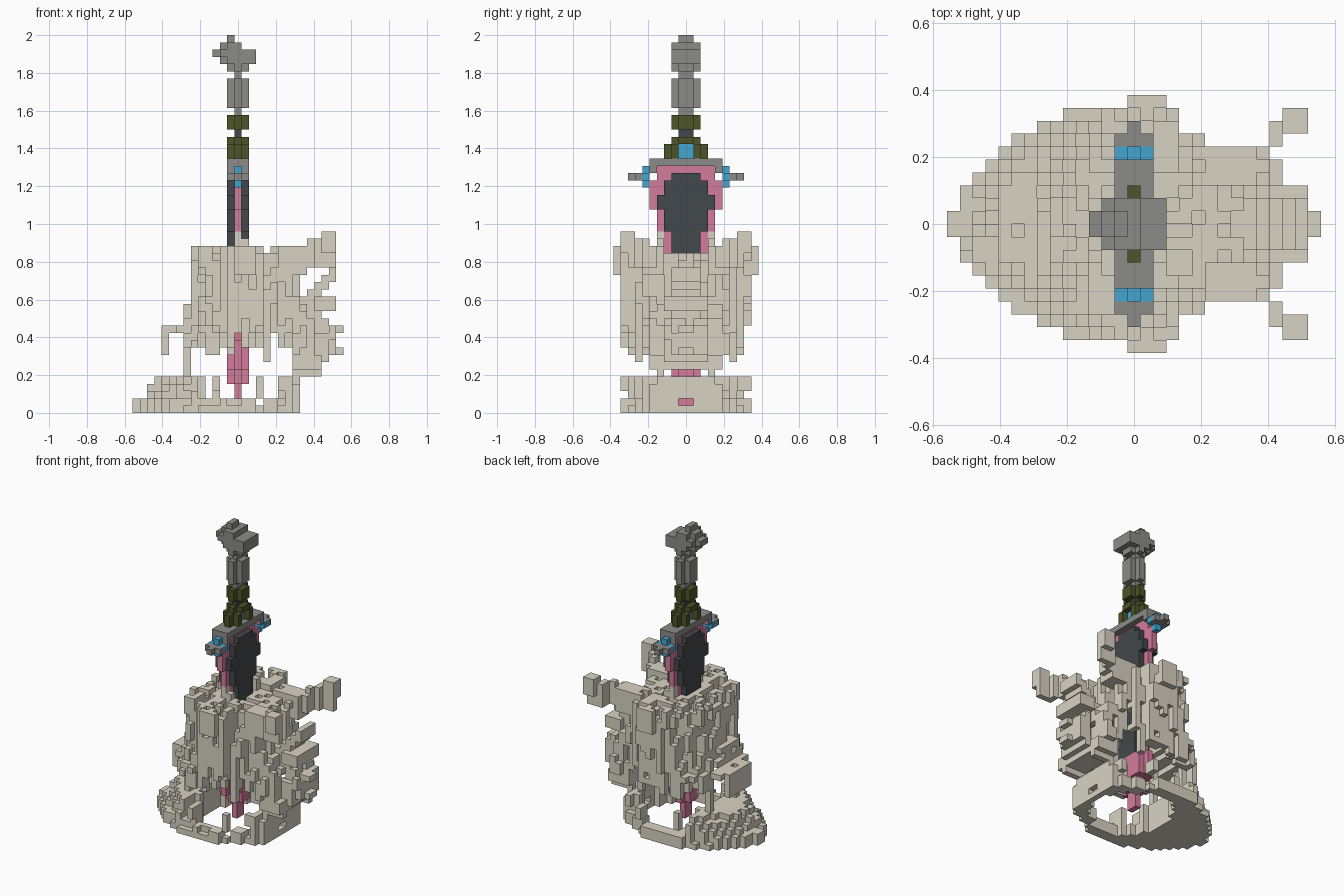
import bpy, bmesh, random
from mathutils import Vector

random.seed(4)
if "Cube" in bpy.data.objects:
    bpy.data.objects.remove(bpy.data.objects["Cube"])

U = 2 / 52  # edge of one block


def material(name, rgb):
    m = bpy.data.materials.new(name)
    m.use_nodes = True
    m.diffuse_color = (*rgb, 1)
    bsdf = m.node_tree.nodes["Principled BSDF"]
    bsdf.inputs["Base Color"].default_value = (*rgb, 1)
    bsdf.inputs["Roughness"].default_value = 0.9
    return m


MATS = [material("bone", (0.69, 0.65, 0.55)), material("steel grey", (0.26, 0.26, 0.25)),
        material("dark steel", (0.055, 0.065, 0.07)), material("blood pink", (0.65, 0.2, 0.33)),
        material("olive wrap", (0.075, 0.09, 0.02)), material("gem blue", (0.06, 0.38, 0.62))]
BONE, GREY, DARK, PINK, OLIVE, BLUE = range(6)
SIDES = [Vector(s) for s in ((1, 0, 0), (-1, 0, 0), (0, 1, 0), (0, -1, 0), (0, 0, 1), (0, 0, -1))]


def box(cells, xs, ys, zs, mat):
    """Fill blocks x0..x1, z0..z1 (inclusive), mirrored over y0 <= |y| < y1."""
    for i in range(xs[0], xs[1] + 1):
        for j in range(ys[0], ys[1]):
            for k in range(zs[0], zs[1] + 1):
                cells[i, j, k] = cells[i, -1 - j, k] = mat


def build(name, cells):
    """Turn a set of blocks into a mesh of its exposed faces."""
    bm = bmesh.new()
    verts = {}
    for (i, j, k), mat in cells.items():
        c = Vector((i, j + 0.5, k + 0.5))
        for n in SIDES:
            if (i + int(n.x), j + int(n.y), k + int(n.z)) in cells:
                continue
            a = Vector((n.y, n.z, n.x))
            b = n.cross(a)
            loop = []
            for s, t in ((1, 1), (-1, 1), (-1, -1), (1, -1)):
                p = c + (n + a * s + b * t) / 2
                key = tuple(p)
                if key not in verts:
                    verts[key] = bm.verts.new(p * U)
                loop.append(verts[key])
            bm.faces.new(loop).material_index = mat
    mesh = bpy.data.meshes.new(name)
    bm.to_mesh(mesh)
    bm.free()
    for m in MATS:
        mesh.materials.append(m)
    ob = bpy.data.objects.new(name, mesh)
    bpy.context.collection.objects.link(ob)


ROUGH = {}


def rough(i, j, k, choices):
    """Repeatable chipping of the bone in short vertical columns."""
    return ROUGH.setdefault((i, j, (k + i * 2 + j) // 3), random.choice(choices))


def oval(i, j, x0, x1, half, inset, power):
    mid, a = (x0 + x1) / 2, (x1 - x0) / 2 - inset
    return (abs(i - mid) / a) ** power + (abs(j + 0.5) / (half - inset)) ** power <= 1


def girth(i):
    """Half width of the bone, which narrows in steps towards the back."""
    return 10 if i < 4 else 7 if i < 6 else 6 if i < 11 else 3


# Blade: leaf shaped, bloody edge around two dark cheeks
blade = {}
for top, w, cheek in ((3, 1, 0), (5, 2, 1), (9, 4, 3), (24, 3, 2), (27, 4, 3), (29, 5, 4),
                      (31, 5, 3), (32, 4, 2), (33, 4, 0)):
    low = 1 + max((c[2] for c in blade), default=0)
    box(blade, (-1, 1), (0, cheek), (low, top), DARK if top > 9 else PINK)
    box(blade, (0, 0), (0, w), (low, top), PINK)
build("blade", blade)

# Cross guard with gems
guard = {}
box(guard, (-1, 1), (0, 5), (34, 34), GREY)
box(guard, (-1, 1), (4, 5), (33, 33), GREY)
box(guard, (-1, 1), (6, 7), (32, 32), GREY)
box(guard, (0, 0), (7, 8), (32, 32), GREY)
box(guard, (-1, 1), (5, 6), (32, 32), BLUE)
box(guard, (0, 0), (5, 6), (31, 31), BLUE)
box(guard, (0, 0), (5, 6), (33, 33), BLUE)
build("guard", guard)

# Grip with wrapped collars and a gem sunk into each face
grip = {}
box(grip, (-1, 1), (1, 2), (35, 36), OLIVE)
box(grip, (0, 0), (2, 3), (35, 36), OLIVE)
box(grip, (0, 0), (0, 1), (35, 36), BLUE)
box(grip, (0, 0), (1, 2), (35, 37), OLIVE)
box(grip, (-1, 1), (0, 1), (37, 37), OLIVE)
box(grip, (0, 0), (0, 1), (38, 38), DARK)
box(grip, (0, 0), (0, 2), (39, 40), OLIVE)
box(grip, (-1, 1), (0, 1), (39, 40), OLIVE)
build("grip", grip)

# Upper handle and pommel
pommel = {}
box(pommel, (0, 0), (0, 1), (41, 46), GREY)
box(pommel, (-1, 1), (0, 1), (42, 45), GREY)
box(pommel, (0, 0), (1, 2), (42, 45), GREY)
box(pommel, (0, 0), (0, 2), (47, 47), GREY)
box(pommel, (-1, 1), (0, 1), (47, 47), GREY)
box(pommel, (-1, 2), (0, 2), (48, 49), GREY)
box(pommel, (-2, -2), (0, 1), (48, 50), GREY)
box(pommel, (-2, -2), (1, 2), (49, 49), GREY)
box(pommel, (-3, -3), (0, 1), (49, 49), GREY)
box(pommel, (-1, 0), (0, 2), (50, 50), GREY)
box(pommel, (-1, -1), (0, 1), (51, 51), GREY)
build("pommel", pommel)

# Lower jaw: pear-shaped ring with a solid chin, lower along the sides
jaw = {}
for k, front in enumerate((-14.5, -14.5, -13.5, -12.5, -11.5)):
    for i in range(-14, 9):
        for j in range(-9, 9):
            y = abs(j + 0.5)
            chip = 0 if k == 0 else rough(i, j, k, (0, 0, 0.5, 1))
            tooth = i % 3 == 0 and abs(i) > 2 and rough(i, j, 0, (0, 1))
            if y > girth(i) - chip or (-6 < i < 7 and y > 4 and k > 1 and not tooth):
                continue
            outer = oval(i, j, front, 8.5 if i < -3 else 9.5, 9.2, chip, 1.48 if i < -3 else 2.2)
            if outer and not (oval(i, j, -7.5, 9, 9, 1.8, 2) and y < girth(i) - 1.6):
                jaw[i, j, k] = BONE
box(jaw, (-14, -14), (0, 1), (0, 1), BONE)
box(jaw, (-7, -7), (3, 4), (4, 10), BONE)
for key in [c for c in jaw if c in blade or (c[0] > 0 and c[1] in (-1, 0) and c[2] == 1)]:
    del jaw[key]
build("lower_jaw", jaw)

# Skull: chipped hollow shell with a solid crown
skull = {}
for k in range(8, 23):
    if k < 11:
        x0, x1, half = -10.5, 13.5, 8.8
    elif k < 13:
        x0, x1, half = -10.5 + 2 * (k - 11), 13.5 - (k - 11), 9.4
    elif k < 15:
        x0, x1, half = -7.5, 10.5, 9.4
    else:
        x0, x1, half = -6.7, 8.9, 9.4
    for i in range(-10, 14):
        for j in range(-10, 10):
            y = abs(j + 0.5)
            chip = rough(i, j, k, (0, 0, 0.6, 1, 1.6))
            hanging = rough(i, j, 1, (0, 0, 0, 1)) and k > 8 and y > 3
            mouth = -10 < i < 8 or (i <= -10 and y > 5)
            if y > girth(i) - chip or (k < 11 and mouth and not hanging):
                continue
            if k > 20 and k > 22 - rough(i, j, 99, (0, 0, 1, 2)):
                continue
            if k == 22 and i > 0 and y < 3:
                continue
            hollow = k < 18 and oval(i, j, x0, x1, half, 3, 2.3) and y < girth(i) - 2
            if oval(i, j, x0, x1, half, chip, 2.3 if k > 12 else 2) and not hollow:
                skull[i, j, k] = BONE
box(skull, (-10, -10), (0, 3), (8, 11), BONE)    # front teeth
box(skull, (-4, -3), (7, 8), (8, 11), BONE)      # side teeth
box(skull, (-1, -1), (7, 8), (8, 11), BONE)
box(skull, (4, 4), (6, 7), (7, 11), BONE)
box(skull, (8, 11), (3, 4), (5, 7), BONE)        # back of the head
box(skull, (8, 11), (0, 5), (6, 7), BONE)
box(skull, (12, 12), (0, 3), (7, 10), BONE)
box(skull, (13, 13), (0, 2), (8, 10), BONE)
box(skull, (14, 14), (0, 1), (8, 8), BONE)
box(skull, (13, 14), (0, 1), (11, 11), BONE)
box(skull, (0, 2), (9, 10), (19, 22), BONE)      # temples
box(skull, (-2, -1), (0, 3), (22, 22), BONE)     # lip around the wound
box(skull, (0, 1), (3, 4), (21, 23), BONE)
box(skull, (0, 0), (3, 4), (24, 24), BONE)
for key in [c for c in skull if c in blade]:
    del skull[key]
build("skull", skull)

# Horns at the back corners and the short spine between them
horns = {}
box(horns, (6, 9), (3, 6), (19, 22), BONE)
box(horns, (10, 10), (4, 6), (20, 22), BONE)
box(horns, (10, 10), (5, 6), (23, 23), BONE)
box(horns, (11, 11), (6, 8), (20, 23), BONE)
box(horns, (12, 13), (7, 9), (22, 24), BONE)
box(horns, (12, 13), (7, 8), (20, 21), BONE)
build("horns", horns)
spine = {}
for t in range(6):
    box(spine, (8 + t, 8 + t), (0, 2), (14 + t * 4 // 5, 15 + t * 4 // 5), BONE)
box(spine, (11, 13), (0, 3), (14, 15), BONE)
box(spine, (9, 11), (0, 2), (13, 13), BONE)
build("spine", spine)
